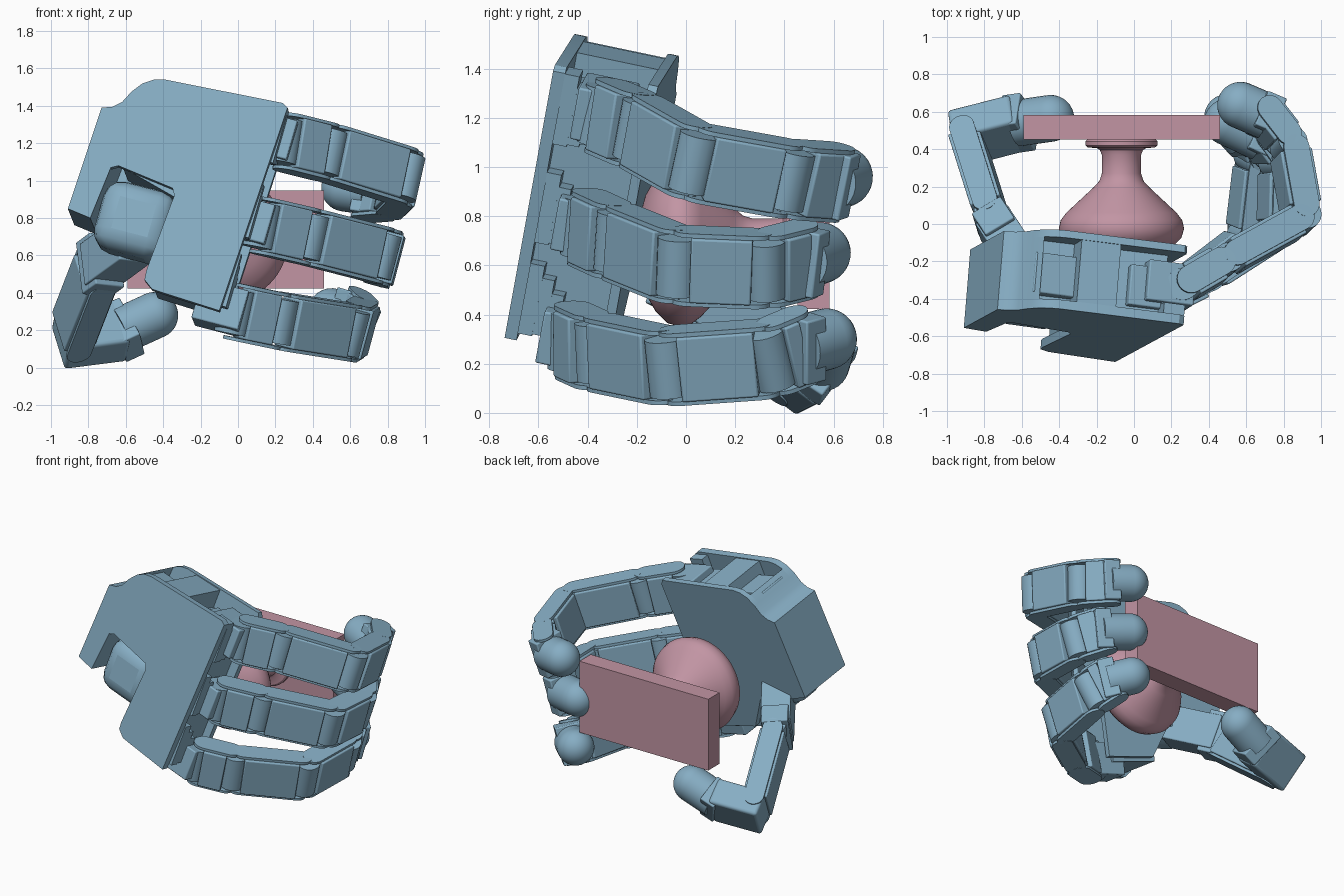
import bpy, bmesh, math
from mathutils import Vector as V, Matrix

if "Cube" in bpy.data.objects:
    bpy.data.objects.remove(bpy.data.objects["Cube"])

def mat(name, c):
    m = bpy.data.materials.new(name)
    m.diffuse_color = (*c, 1)
    m.use_nodes = True
    m.node_tree.nodes["Principled BSDF"].inputs["Base Color"].default_value = m.diffuse_color
    return m

BLUE = mat("blue", (0.24, 0.42, 0.55))
PINK = mat("pink", (0.54, 0.30, 0.37))

# palm frame: back plane y = f(x, z), inward normal, finger direction, across direction
W = V((0.083, 1, -0.21)).normalized()
U = V((0.96, -0.133, -0.25)).normalized()
ACROSS = W.cross(U).normalized()
ACROSS = ACROSS if ACROSS.z > 0 else -ACROSS
def on_palm(x, z, w=0):
    return V((x, -0.81 - 0.0835 * x + 0.21 * z, z)) + W * w

def finish(name, bm, m=BLUE, bevel=0):
    bmesh.ops.recalc_face_normals(bm, faces=bm.faces)
    me = bpy.data.meshes.new(name)
    bm.to_mesh(me)
    bm.free()
    ob = bpy.data.objects.new(name, me)
    bpy.context.collection.objects.link(ob)
    me.materials.append(m)
    if bevel:
        b = ob.modifiers.new("bevel", "BEVEL")
        b.width, b.segments, b.limit_method = bevel, 3, "ANGLE"
    bpy.context.view_layer.objects.active = ob
    bpy.ops.object.select_all(action="DESELECT")
    ob.select_set(True)
    bpy.ops.object.shade_smooth_by_angle(angle=math.radians(30))
    return ob

def loft(name, a, b, **kw):
    """Solid between two matching outlines."""
    bm = bmesh.new()
    va, vb = [bm.verts.new(p) for p in a], [bm.verts.new(p) for p in b]
    bm.faces.new(va)
    bm.faces.new(vb[::-1])
    for i in range(len(va)):
        j = (i + 1) % len(va)
        bm.faces.new((va[i], va[j], vb[j], vb[i]))
    return finish(name, bm, **kw)

def slab(name, outline, w0, w1, **kw):
    return loft(name, [on_palm(x, z, w0) for x, z in outline], [on_palm(x, z, w1) for x, z in outline], **kw)

def frame(p, q, side):
    d = (q - p).normalized()
    s = (side - d * side.dot(d)).normalized()
    return d, s, d.cross(s)

def box(name, p, q, side, width, thick, bevel=0.008):
    d, s, n = frame(p, q, side)
    ring = [s * (width / 2 * i) + n * (thick / 2 * j) for i, j in ((1, 1), (-1, 1), (-1, -1), (1, -1))]
    return loft(name, [p + r for r in ring], [q + r for r in ring], bevel=bevel)

def pill(name, p, q, side, r, s0, s1):
    """Round-ended plate from p to q, spanning s0..s1 along the joint axis."""
    d, s, n = frame(p, q, side)
    pts = []
    for c, a0 in ((q, -90), (p, 90)):
        for i in range(13):
            a = math.radians(a0 + i * 15)
            pts.append(c + d * (r * math.cos(a)) + n * (r * math.sin(a)))
    return loft(name, [t + s * s0 for t in pts], [t + s * s1 for t in pts])

def revolve(name, profile, origin, axis, m, segs=48):
    """Profile of (radius, height) spun around an axis."""
    bm = bmesh.new()
    rot = V((0, 0, 1)).rotation_difference(axis).to_matrix()
    vs = [bm.verts.new(origin + rot @ V((r, 0, h))) for r, h in profile]
    es = [bm.edges.new(e) for e in zip(vs, vs[1:])]
    bmesh.ops.spin(bm, geom=vs + es, cent=origin, axis=axis, angle=math.tau, steps=segs)
    bmesh.ops.remove_doubles(bm, verts=bm.verts, dist=0.0005)
    return finish(name, bm, m)

def link(name, p, q, side, width=0.27, thick=0.17):
    d = (q - p).normalized()
    box(name + "_shell", p + d * 0.06, q - d * 0.05, side, width, thick)
    pill(name + "_joint", p, p + d * 0.01, side, thick * 0.45, -width * 0.44, width * 0.44)
    for k in (-1, 1):
        e = sorted((k * width / 2, k * (width / 2 + 0.018)))
        pill(name + "_cheek", p + d * 0.05, q - d * 0.04, side, thick * 0.4, *e)

def fingertip(name, p, tip, side, r=0.125):
    d = (tip - p).normalized()
    h = (tip - p).length
    box(name + "_mount", p - d * 0.05, p + d * 0.06, side, 0.27, 0.2)
    dome = [(r * math.cos(math.radians(a)), h + r * math.sin(math.radians(a))) for a in range(0, 91, 9)]
    revolve(name + "_pad", [(0, 0), (r, 0)] + dome, p, d, BLUE, 32)

# palm shell: notched back plate, inner face plate, solid heel
curve = [(-0.73, 1.39), (-0.67, 1.395), (-0.62, 1.42), (-0.57, 1.475), (-0.51, 1.52), (-0.45, 1.54), (-0.39, 1.54)]
notch = [(-0.1, 0.305), (-0.4, 0.40), (-0.46, 0.42), (-0.5, 0.47), (-0.49, 0.52), (-0.36, 0.87), (-0.34, 0.92),
         (-0.35, 0.96), (-0.64, 1.08), (-0.68, 1.07), (-0.79, 0.8), (-0.91, 0.85)]
slab("palm_back", curve + [(0.24, 1.415), (0.265, 1.39)] + notch, 0, 0.05)
slab("palm_face", curve + [(0.24, 1.415), (0.25, 1.38), (-0.08, 0.36), (-0.42, 0.46), (-0.5, 0.7), (-0.79, 0.8),
                           (-0.91, 0.85)], 0.39, 0.43)
slab("palm_heel", curve[:5] + [(-0.68, 1.07), (-0.79, 0.8), (-0.91, 0.85)], 0.05, 0.39)
slab("palm_core", [(-0.55, 1.42), (0.15, 1.3), (-0.14, 0.35), (-0.46, 0.45), (-0.34, 0.92), (-0.62, 1.08)], 0.05, 0.39)
slab("palm_rib", [(-0.31, 1.52), (-0.1, 1.475), (-0.15, 1.3), (-0.36, 1.35)], 0.05, 0.39)
for x in (-0.43, 0.08):
    c = on_palm(x, 1.46 - (x + 0.43) * 0.22, 0.2)
    box("palm_motor", c - ACROSS * 0.15, c + ACROSS * 0.01, U, 0.25, 0.22)

# three curled fingers: joint points from palm to tip
fingers = {
    "index": [(0.24, -0.34, 1.21), (0.48, -0.2, 1.15), (0.9, 0.03, 1.02), (0.83, 0.42, 0.95), (0.71, 0.575, 0.94), (0.57, 0.635, 0.96)],
    "middle": [(0.12, -0.42, 0.76), (0.38, -0.29, 0.7), (0.77, -0.04, 0.6), (0.78, 0.32, 0.585), (0.68, 0.46, 0.62), (0.5, 0.545, 0.65)],
    "ring": [(-0.02, -0.48, 0.3), (0.22, -0.37, 0.25), (0.6, -0.08, 0.19), (0.65, 0.34, 0.22), (0.6, 0.46, 0.27), (0.5, 0.57, 0.3)],
}
edge_heights = {"index": 1.23, "middle": 0.83, "ring": 0.46}
for name, pts in fingers.items():
    pts = [V(p) for p in pts]
    side = (pts[2] - pts[0]).cross(pts[4] - pts[2]).normalized()
    side = (side + ACROSS * (1 if side.z > 0 else -1)).normalized()
    for i in range(3):
        link(f"{name}_link", pts[i], pts[i + 1], side, thick=0.19 if i == 0 else 0.175)
    link(f"{name}_end", pts[3], pts[4] + (pts[4] - pts[3]) * 0.3, side, thick=0.17)
    fingertip(name, pts[4], pts[5], side)
    # motor and stepped bracket at the palm edge
    b = pts[0]
    box(f"{name}_motor", b - U * 0.2, b + U * 0.06, ACROSS, 0.22, 0.22)
    h = edge_heights[name]
    for w, length, dz in ((0.08, 0.3, 0.02), (0.13, 0.24, 0.0), (0.18, 0.17, -0.02), (0.23, 0.12, -0.04)):
        c = on_palm(-0.1 + (h + dz - 0.3) * 0.325, h + dz, w)
        box(f"{name}_bracket", c - U * 0.1, c + U * 0.015, ACROSS, length, 0.06, 0)

# thumb motor in the notch and opposing thumb
a = on_palm(-0.755, 0.87, 0.22)
e = on_palm(-0.37, 0.77, 0.22)
box("thumb_motor", a, e, ACROSS, 0.38, 0.32, 0.1)
T = [V(p) for p in ((-0.56, -0.28, 0.68), (-0.75, 0.01, 0.54), (-0.895, 0.47, 0.165), (-0.62, 0.54, 0.2), (-0.445, 0.565, 0.28))]
side = (T[2] - T[1]).cross(T[3] - T[2]).normalized()
box("thumb_base", T[0], T[1], side, 0.24, 0.2)
d = (T[1] - T[0]).normalized()
box("thumb_yoke", T[1] - d * 0.1, T[1] + d * 0.05, side, 0.3, 0.18)
link("thumb_link", T[1], T[2], side, 0.27, 0.17)
d = (T[3] - T[2]).normalized()
box("thumb_end", T[2] - d * 0.06, T[3], side, 0.29, 0.19, 0.02)
fingertip("thumb", T[3], T[4], side)

# held object: rectangular plate with a turned knob
bm = bmesh.new()
bmesh.ops.create_cube(bm, size=1, matrix=Matrix.Translation((-0.065, 0.518, 0.685)) @ Matrix.Diagonal((1.05, 0.13, 0.525, 1)))
finish("held_plate", bm, PINK)
knob = [(0, -0.2), (0.1, -0.192), (0.2, -0.165), (0.27, -0.125), (0.32, -0.075), (0.335, -0.025), (0.325, 0.02), (0.295, 0.06),
        (0.15, 0.195), (0.118, 0.23), (0.105, 0.27), (0.105, 0.37), (0.115, 0.395), (0.13, 0.405), (0.18, 0.41), (0.193, 0.42),
        (0.193, 0.442), (0.18, 0.455), (0, 0.455)]
revolve("held_knob", knob, V((-0.067, 0, 0.685)), V((0, 1, 0)), PINK, 64)
